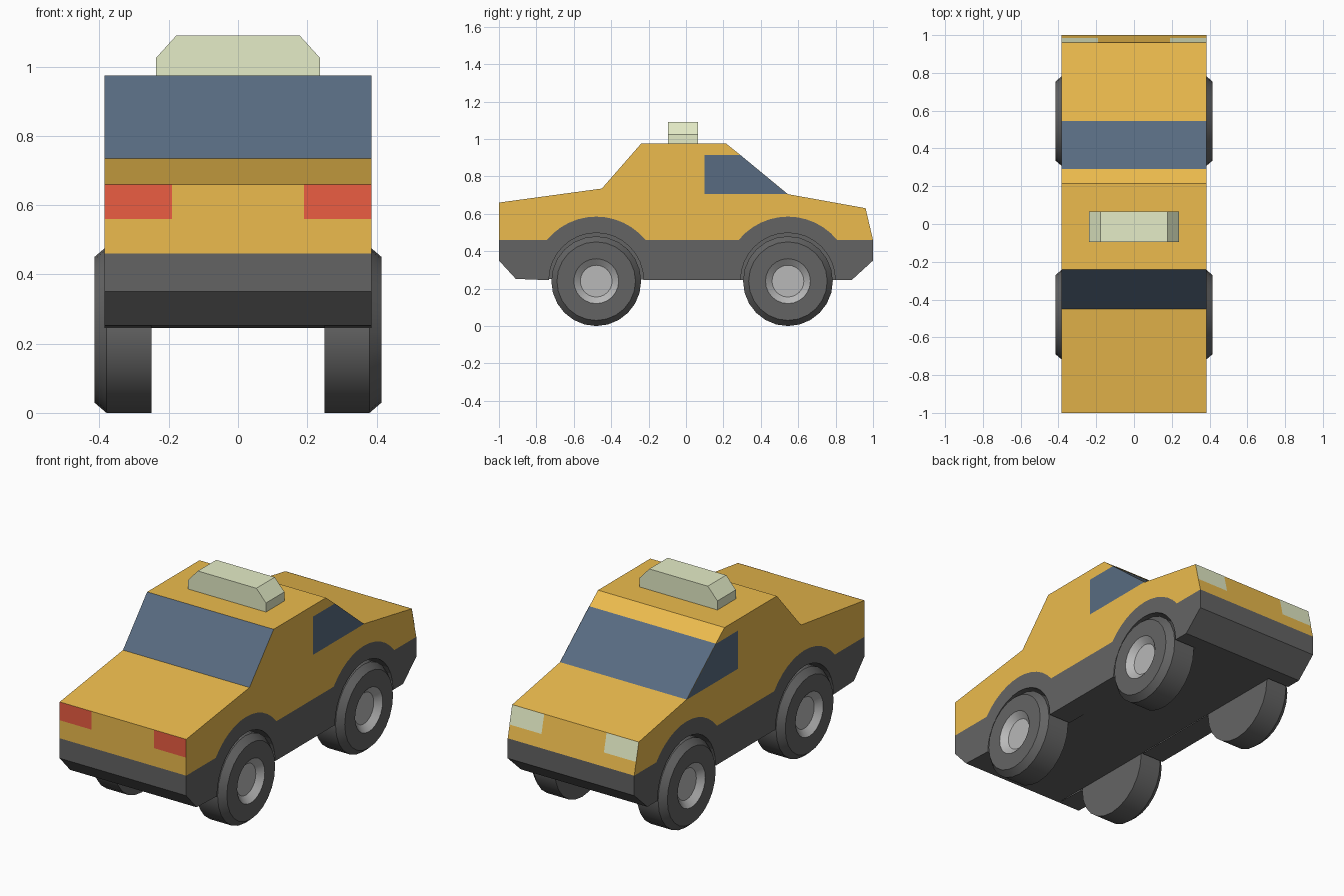
import bpy, bmesh
from math import sin, cos, pi, radians, sqrt, asin

if "Cube" in bpy.data.objects:
    bpy.data.objects.remove(bpy.data.objects["Cube"])

W = 0.385                  # half body width
AXLES = (-0.48, 0.545)     # wheel positions along y
AXLE_Z = 0.245
INNER = 0.25               # inner side of the wheels and wells


def material(name, r, g, b):
    m = bpy.data.materials.new(name)
    m.diffuse_color = (r, g, b, 1)
    m.use_nodes = True
    m.node_tree.nodes["Principled BSDF"].inputs["Base Color"].default_value = m.diffuse_color
    return m


yellow = material("yellow_paint", 0.84, 0.50, 0.075)
glass = material("window_glass", 0.098, 0.148, 0.22)
dark = material("dark_trim", 0.127, 0.127, 0.127)
hub_grey = material("hub_grey", 0.48, 0.48, 0.48)
red = material("red_lamp", 0.83, 0.11, 0.055)
pale = material("pale_lamp", 0.78, 0.84, 0.57)


def make(name, verts, faces, mats, ids=None, mirror=False):
    me = bpy.data.meshes.new(name)
    me.from_pydata(verts, [], faces)
    for m in mats:
        me.materials.append(m)
    if ids:
        me.polygons.foreach_set("material_index", ids)
    ob = bpy.data.objects.new(name, me)
    bpy.context.collection.objects.link(ob)
    if mirror:
        mod = ob.modifiers.new("mirror", 'MIRROR')
        mod.use_mirror_merge = False
    return ob


def extrude(name, prof, x0, x1, mats, edges=None, special=(), left=True, mirror=False):
    """Extrude a counter-clockwise (y, z) profile along x; only the first 'edges' sides get walls."""
    n = len(prof)
    verts = [(x, y, z) for x in (x0, x1) for y, z in prof]
    faces, ids = [tuple(range(n, 2 * n))], [0]
    if left:
        faces.append(tuple(reversed(range(n))))
        ids.append(0)
    for i in range(n if edges is None else edges):
        j = (i + 1) % n
        faces.append((n + i, i, j, n + j))
        ids.append(1 if i in special else 0)
    return make(name, verts, faces, mats, ids, mirror)


def arch(yc, r, z_cut, steps):
    """Arc over an axle, from low y to high y, starting at height z_cut."""
    a0 = asin((z_cut - AXLE_Z) / r)
    angles = [pi - a0 - (pi - 2 * a0) * i / steps for i in range(steps + 1)]
    return [(yc + r * cos(a), AXLE_Z + r * sin(a)) for a in angles]


# Seam between paint and trim, following the fenders
seam = [p for y in AXLES for p in arch(y, 0.34, 0.46, 12)]

# Painted upper body, with windscreen and rear window as coloured slopes
shell = [(1, .46), (.96, .63), (.545, .705), (.29, .915), (.215, .975),
         (-.24, .975), (-.45, .735), (-1, .66), (-1, .46)]
extrude("upper_body", shell + seam, -W, W, [yellow, glass], edges=8, special=(2, 5))

# Dark lower body: full centre, plus sides with wheel wells
rear, front = [(-1, .46), (-1, .35), (-.91, .252)], [(.885, .245), (1, .35), (1, .46)]
top = seam[::-1]
extrude("lower_body", rear + front + top, -INNER, INNER, [dark], edges=5)
wells = [p for y in AXLES for p in arch(y, 0.253, AXLE_Z, 16)]
outer = rear + wells + front
extrude("fenders", outer + top, INNER, W, [dark], edges=len(outer) - 1,
        left=False, mirror=True)

# Side windows
e = 0.0015
make("side_window", [(W + e, y, z) for y, z in
                     ((.1, .705), (.543, .705), (.29, .915), (.1, .915))],
     [(0, 1, 2, 3)], [glass], mirror=True)


# Lamps lying on the two end faces
def lamp(name, y_low, z_low, y_high, z_high, mat, face):
    make(name, [(.19, y_low, z_low), (W, y_low, z_low), (W, y_high, z_high), (.19, y_high, z_high)],
         [face], [mat], mirror=True)


lamp("tail_lamp", -1 - e, .56, -1 - e, .66, red, (0, 1, 2, 3))
lamp("headlamp", .9835 + e, .53, .96 + e, .63, pale, (3, 2, 1, 0))

# Roof sign: chamfered bar across the roof
bar = [(-.237, .975), (.237, .975), (.237, 1.025), (.178, 1.09), (-.178, 1.09), (-.237, 1.025)]
n = len(bar)
make("roof_sign", [(x, y, z) for y in (-.095, .065) for x, z in bar],
     [tuple(range(n)), tuple(reversed(range(n, 2 * n)))] +
     [(i, n + i, n + (i + 1) % n, (i + 1) % n) for i in range(n)], [pale])


# Wheels: lathe a (x, radius) section around the axle
def wheel(name, yc):
    section = [(INNER, .24), (.38, .24), (.415, .21), (.415, .12), (.385, .085)]
    s, zc = 24, 0.24
    verts = [(x, yc + r * cos(2 * pi * k / s), zc + r * sin(2 * pi * k / s))
             for x, r in section for k in range(s)]
    faces, ids = [], []
    for i in range(len(section) - 1):
        for k in range(s):
            a, b = i * s + k, i * s + (k + 1) % s
            faces.append((a, b, b + s, a + s))
            ids.append(1 if i == 3 else 0)
    last = (len(section) - 1) * s
    faces += [tuple(reversed(range(s))), tuple(range(last, last + s))]
    ids += [0, 1]
    ob = make(name, verts, faces, [dark, hub_grey], ids, mirror=True)
    bm = bmesh.new()
    bm.from_mesh(ob.data)
    bmesh.ops.recalc_face_normals(bm, faces=bm.faces)
    bm.to_mesh(ob.data)
    bm.free()
    bpy.ops.object.select_all(action='DESELECT')
    ob.select_set(True)
    bpy.context.view_layer.objects.active = ob
    bpy.ops.object.shade_smooth_by_angle(angle=radians(30))


wheel("rear_wheels", AXLES[0])
wheel("front_wheels", AXLES[1])
